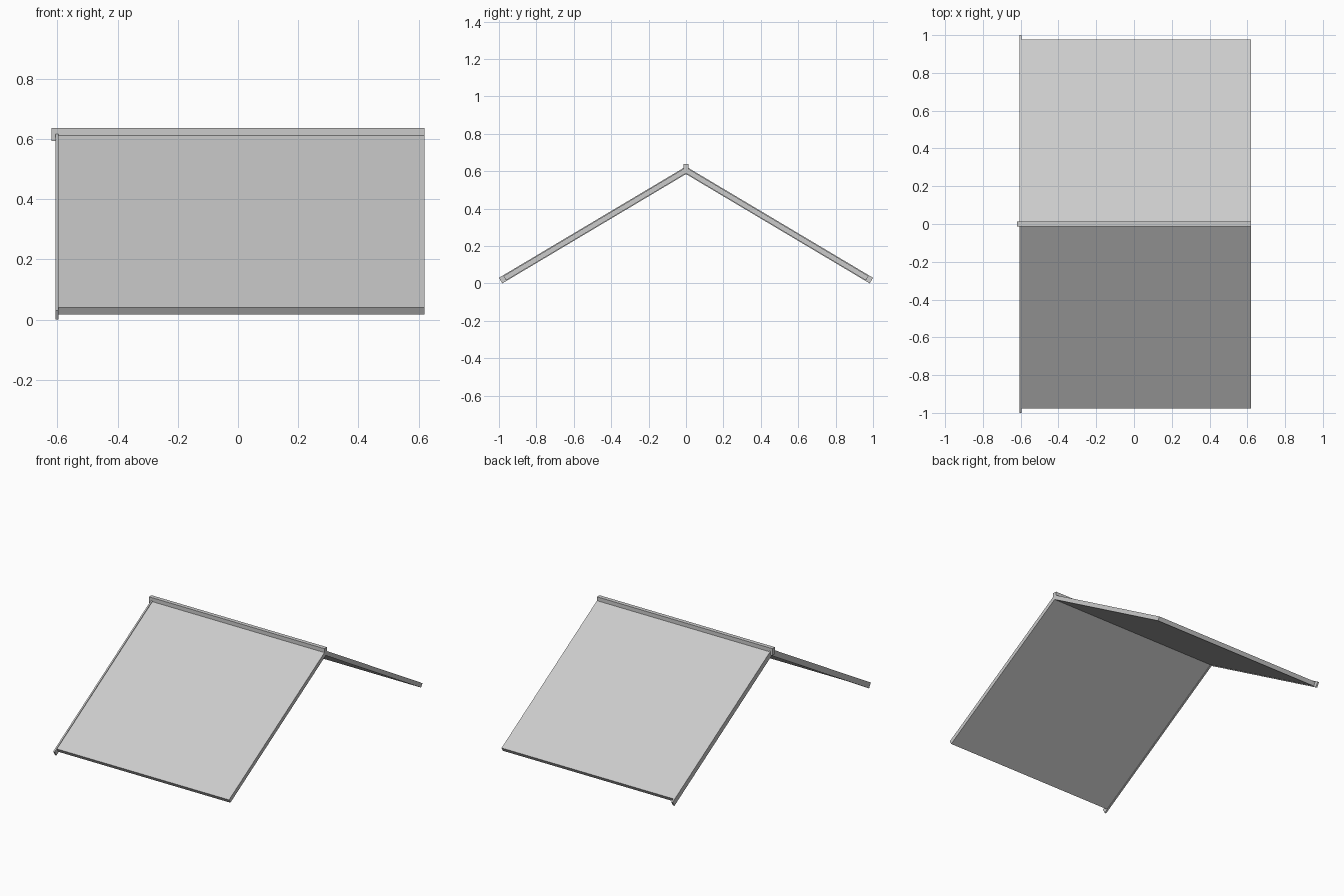
import bpy
import math

cube = bpy.data.objects.get("Cube")
if cube:
    bpy.data.objects.remove(cube, do_unlink=True)

grey = bpy.data.materials.new("light_grey")
grey.use_nodes = True
COLOUR = (0.6, 0.6, 0.6, 1)
grey.diffuse_color = COLOUR
grey.node_tree.nodes["Principled BSDF"].inputs["Base Color"].default_value = COLOUR

SLOPE = 0.595
ANGLE = math.atan(SLOPE)


def prism(name, profile, x0, x1):
    """Extrude a (y, z) profile along x."""
    n = len(profile)
    verts = [(x, y, z) for x in (x0, x1) for y, z in profile]
    faces = [tuple(reversed(range(n))), tuple(range(n, 2 * n))]
    faces += [(i, (i + 1) % n, n + (i + 1) % n, n + i) for i in range(n)]
    mesh = bpy.data.meshes.new(name)
    mesh.from_pydata(verts, [], faces)
    mesh.materials.append(grey)
    obj = bpy.data.objects.new(name, mesh)
    bpy.context.collection.objects.link(obj)
    return obj


def pitched_board(name, side, reach, top, thick, x0, x1):
    """Sloping board: plumb cut at the ridge, square cut at the eave."""
    eave_z = top - SLOPE * reach
    profile = [
        (0, top),
        (0, top - thick / math.cos(ANGLE)),
        (reach - thick * math.sin(ANGLE), eave_z - thick * math.cos(ANGLE)),
        (reach, eave_z),
    ]
    if side < 0:
        profile = [(-y, z) for y, z in reversed(profile)]
    return prism(name, profile, x0, x1)


# Roof panels and gable trim on both slopes
for label, side in (("front", -1), ("back", 1)):
    pitched_board(label + "_roof_panel", side, 0.976, 0.62, 0.027, -0.6, 0.62)
    pitched_board(label + "_gable_trim", side, 1.0, 0.625, 0.035, -0.606, -0.596)

# Ridge beam
prism("ridge_beam",
      [(-0.013, 0.593), (0.013, 0.593), (0.013, 0.637), (-0.013, 0.637)],
      -0.62, 0.62)
